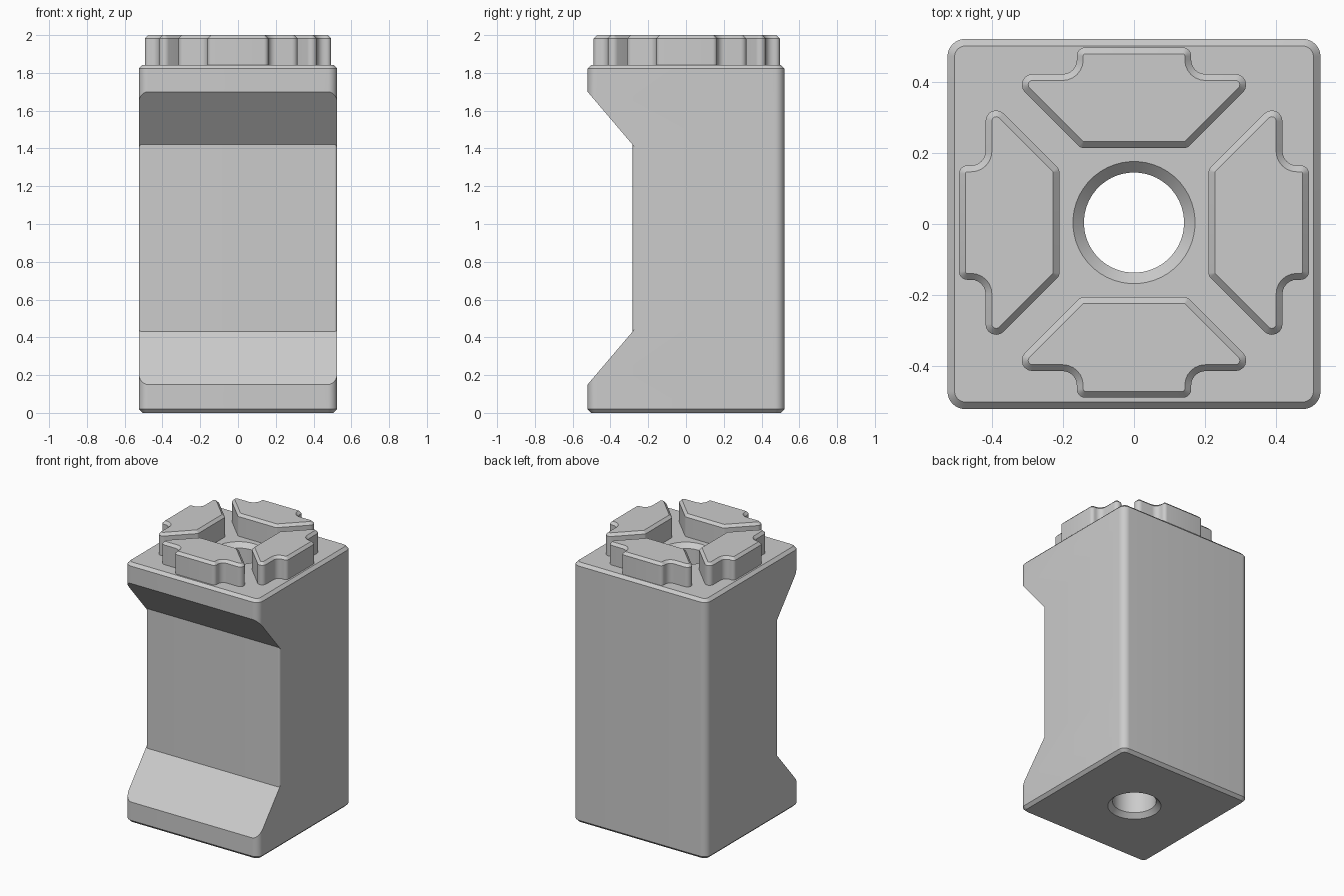
import bpy
import bmesh
import math
from mathutils import Matrix, Vector

if "Cube" in bpy.data.objects:
    bpy.data.objects.remove(bpy.data.objects["Cube"], do_unlink=True)

grey = bpy.data.materials.new("plain_grey")
grey.use_nodes = True
grey.diffuse_color = (0.6, 0.6, 0.6, 1)
grey.node_tree.nodes["Principled BSDF"].inputs["Base Color"].default_value = (0.6, 0.6, 0.6, 1)


def outline(corners, inset, steps):
    """Counter-clockwise (x, y, radius) corners, inset and filleted into points."""
    points, count = [], len(corners)
    pos = [Vector(c[:2]) for c in corners]
    for i, corner in enumerate(corners):
        d1 = (pos[i] - pos[i - 1]).normalized()
        d2 = (pos[(i + 1) % count] - pos[i]).normalized()
        n1, n2 = Vector((-d1.y, d1.x)), Vector((-d2.y, d2.x))
        p = pos[i] + (n1 + n2) * inset / (1 + n1.dot(n2))
        turn = math.atan2(d1.x * d2.y - d1.y * d2.x, d1.dot(d2))
        side = math.copysign(1, turn)
        radius = max(corner[2] - side * inset, 0.002)
        start = p - d1 * radius * math.tan(abs(turn) / 2)
        centre = start + n1 * side * radius
        for j in range(steps):
            arm = Matrix.Rotation(turn * j / (steps - 1), 2) @ (start - centre)
            points.append(centre + arm)
    return points


def loft(name, rings, closed):
    """Skin a stack of equal rings; either cap the ends or join last to first."""
    bm = bmesh.new()
    loops = [[bm.verts.new(p) for p in ring] for ring in rings]
    pairs = list(zip(loops, loops[1:]))
    if closed:
        pairs.append((loops[-1], loops[0]))
    else:
        bm.faces.new(loops[0])
        bm.faces.new(loops[-1])
    for low, high in pairs:
        for i in range(len(low)):
            bm.faces.new((low[i - 1], low[i], high[i], high[i - 1]))
    bmesh.ops.recalc_face_normals(bm, faces=bm.faces)
    mesh = bpy.data.meshes.new(name)
    bm.to_mesh(mesh)
    bm.free()
    mesh.materials.append(grey)
    obj = bpy.data.objects.new(name, mesh)
    bpy.context.collection.objects.link(obj)
    bpy.ops.object.select_all(action='DESELECT')
    obj.select_set(True)
    bpy.context.view_layer.objects.active = obj
    bpy.ops.object.shade_smooth_by_angle(angle=math.radians(30))
    return obj


# Main dimensions
HALF_X, HALF_Y, GRIP_Y = 0.525, 0.521, -0.283
BODY_TOP, TOP, CHAMFER = 1.843, 2.0, 0.02
CENTRE_Y = 0.004
STEPS = 12


def section(front, radius, z, inset=0.0, slope=0.0):
    """Body cross-section whose front corners follow a sloping plane."""
    corners = [(HALF_X, HALF_Y, 0.05), (-HALF_X, HALF_Y, 0.05),
               (-HALF_X, front, radius), (HALF_X, front, radius)]
    return [(p.x, p.y, z + (slope * (p.y - front) if p.y < 0 else 0))
            for p in outline(corners, inset, STEPS)]


def circle(radius, z):
    """Bore ring with points matched to the body section."""
    ring = []
    for i in range(4 * STEPS):
        a = math.tau * (i - (STEPS - 1) / 2) / (4 * STEPS) + math.pi / 4
        ring.append((radius * math.cos(a), CENTRE_Y + radius * math.sin(a), z))
    return ring


# Body: block with a grip notch in the front and a countersunk bore through it
ramp = (0.43 - 0.15) / (GRIP_Y + HALF_Y)
loft("body", [
    section(-HALF_Y, 0.05, 0, CHAMFER),
    section(-HALF_Y, 0.05, CHAMFER),
    section(-HALF_Y, 0.05, 0.15, slope=ramp),
    section(GRIP_Y, 0.015, 0.43, slope=ramp),
    section(GRIP_Y, 0.015, 1.42, slope=-ramp),
    section(-HALF_Y, 0.05, 1.70, slope=-ramp),
    section(-HALF_Y, 0.05, BODY_TOP - CHAMFER),
    section(-HALF_Y, 0.05, BODY_TOP, CHAMFER),
    circle(0.172, BODY_TOP),
    circle(0.141, BODY_TOP - 0.031),
    circle(0.141, 0.031),
    circle(0.172, 0),
], closed=True)

# Lugs: four stepped, chamfered blocks around the bore
half = [(0.15, 0.21, 0.02), (0.3585, 0.418, 0.03), (0.161, 0.418, 0.04), (0.161, 0.493, 0.024)]
lug_shape = half + [(-x, y, r) for x, y, r in reversed(half)]
for k, name in enumerate(("back_lug", "right_lug", "front_lug", "left_lug")):
    spin = Matrix.Rotation(k * math.pi / 2, 2)
    rings = []
    for z, inset in ((BODY_TOP - 0.01, 0), (TOP - 0.018, 0), (TOP, 0.018)):
        flat = [spin @ p for p in outline(lug_shape, inset, 7)]
        rings.append([(p.x, p.y + CENTRE_Y, z) for p in flat])
    loft(name, rings, closed=False)
